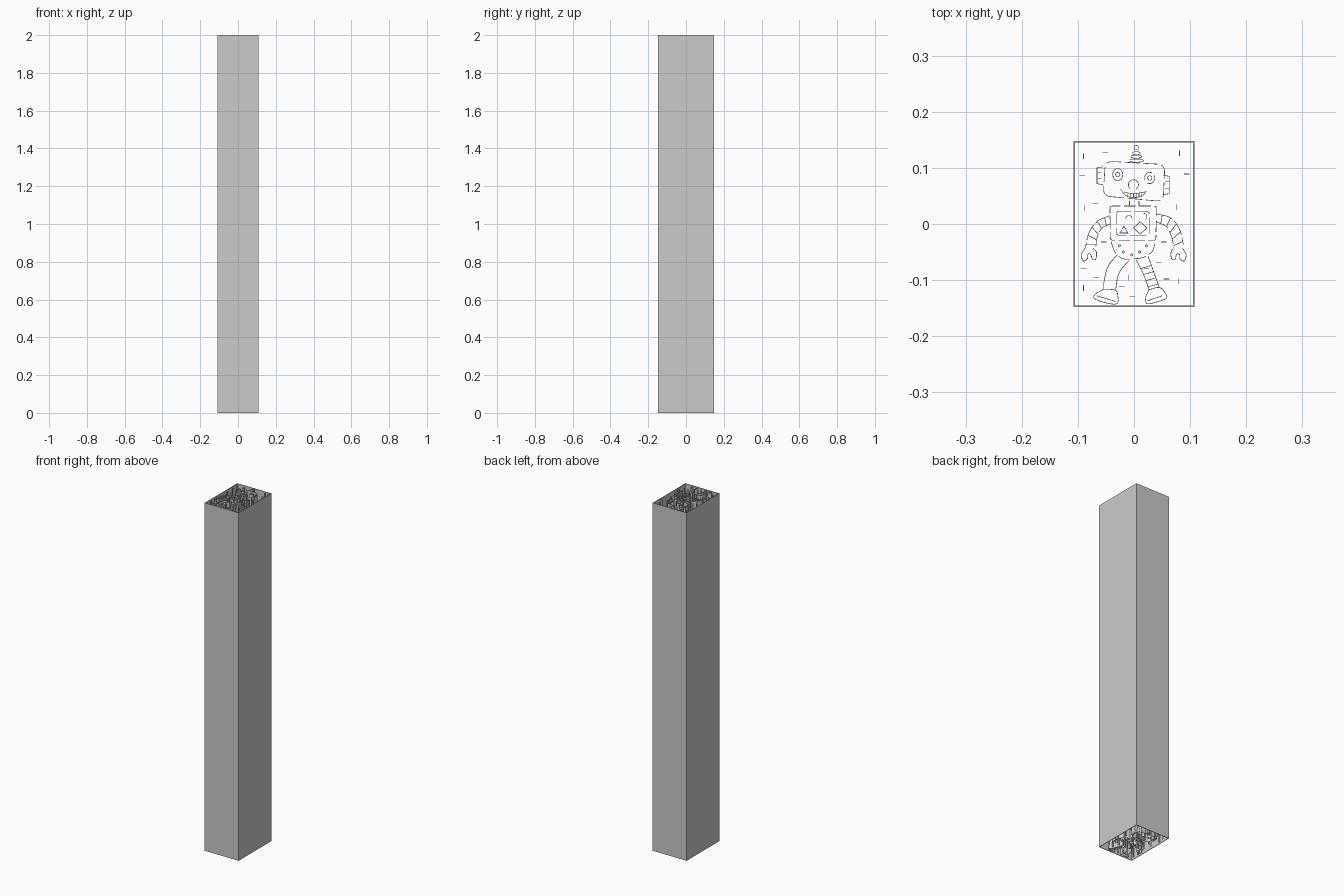
import bpy
import bmesh
from math import sin, cos, radians
from mathutils import Vector

default_cube = bpy.data.objects.get("Cube")
if default_cube:
    bpy.data.objects.remove(default_cube, do_unlink=True)

UNIT = 0.001      # plan coordinates are in thousandths
HEIGHT = 2.0

grey = bpy.data.materials.new("light grey")
grey.use_nodes = True
colour = (0.6, 0.6, 0.6, 1)
grey.diffuse_color = colour
grey.node_tree.nodes["Principled BSDF"].inputs["Base Color"].default_value = colour


# Plan stroke helpers: each returns a list of 2D points
def arc(x, y, rx, ry=None, start=0, end=360, steps=14):
    ry = ry or rx
    angles = [radians(start + (end - start) * i / steps) for i in range(steps + 1)]
    return [(x + rx * cos(a), y + ry * sin(a)) for a in angles]


def smooth(points, steps=5):
    pts = [Vector(p) for p in points]
    pts = [pts[0] * 2 - pts[1]] + pts + [pts[-1] * 2 - pts[-2]]
    result = []
    for a, b, c, d in zip(pts, pts[1:], pts[2:], pts[3:]):
        for i in range(steps):
            t = i / steps
            result.append(0.5 * (2 * b + (c - a) * t + (2 * a - 5 * b + 4 * c - d) * t * t
                                 + (3 * b - a - 3 * c + d) * t * t * t))
    return result + [pts[-2]]


def rounded_box(corners, radius):
    # Rounds each corner of a polygon with a short quadratic bend
    pts = [Vector(p) for p in corners]
    result = []
    for i, corner in enumerate(pts):
        before = corner + (pts[i - 1] - corner).normalized() * radius
        after = corner + (pts[(i + 1) % len(pts)] - corner).normalized() * radius
        for t in (0, 0.25, 0.5, 0.75, 1):
            result.append(before.lerp(corner, t).lerp(corner.lerp(after, t), t))
    return result + [result[0]]


def closed(points):
    return list(points) + [points[0]]


def mirrored(points, shift=0):
    return [(-x + shift, y) for x, y in points]


def dashes(points, dash=17, gap=4):
    # Cuts one long stroke into short ones with small gaps
    strokes, current, travelled = [], [], 0
    for a, b in zip(points, points[1:]):
        a, b = Vector(a), Vector(b)
        count = max(1, round((b - a).length))
        for i in range(count):
            if travelled % (dash + gap) < dash:
                current.append(a.lerp(b, i / count))
            elif current:
                strokes.append(current)
                current = []
            travelled += (b - a).length / count
    strokes.append(current + [Vector(points[-1])])
    # Keep only the points needed for the shape
    return [s[:-1:3] + [s[-1]] for s in strokes if len(s) > 1]


def rungs(outer, inner, fractions):
    # Cross bands between two limb edges
    a, b = smooth(outer), smooth(inner)
    pick = lambda pts, f: pts[int(f * (len(pts) - 1))]
    return [[pick(a, f), pick(b, f)] for f in fractions]


def extrude_part(name, strokes, thickness=0.0012, offset=0):
    bm = bmesh.new()
    for stroke in strokes:
        loop = Vector(stroke[0]) == Vector(stroke[-1])
        points = stroke[:-1] if loop else stroke
        low = [bm.verts.new((p[0] * UNIT, p[1] * UNIT, 0)) for p in points]
        high = [bm.verts.new((p[0] * UNIT, p[1] * UNIT, HEIGHT)) for p in points]
        for i in range(len(points) if loop else len(points) - 1):
            j = (i + 1) % len(points)
            bm.faces.new((low[i], low[j], high[j], high[i]))
    mesh = bpy.data.meshes.new(name)
    bm.to_mesh(mesh)
    bm.free()
    mesh.materials.append(grey)
    obj = bpy.data.objects.new(name, mesh)
    bpy.context.collection.objects.link(obj)
    solid = obj.modifiers.new("thickness", 'SOLIDIFY')
    solid.thickness = thickness
    solid.offset = offset
    solid.use_even_offset = True
    return obj


# Open rectangular tube
extrude_part("outer_tube", [closed([(-108, -148), (108, -148), (108, 148), (-108, 148)])],
             thickness=0.003, offset=-1)

# Antenna with coil
coil = [arc(4, y, half, 3, 200, 520) for y, half in ((126, 7), (120, 10), (113, 13))]
extrude_part("antenna", [arc(4, 136, 4)] + coil)

# Head shell and ears
extrude_part("head", dashes(rounded_box([(-55, 50), (-51, 112), (55, 106), (52, 40)], 13), 28, 5))
ears = []
for side, x, top, bottom in ((-1, -55, 102, 70), (1, 52, 87, 52)):
    far = x + side * 11
    ears.append([(x, top), (far, top - 2), (far, bottom + 2), (x, bottom)])
    for f in (0.33, 0.67):
        y = top + (bottom - top) * f
        ears.append([(x + side * 3, y), (far, y)])
extrude_part("ears", ears)

# Face
extrude_part("eyes", [arc(-29, 88, 9, 11), arc(-29, 88, 4),
                      arc(28, 82, 9, 10, 60, 200), arc(28, 82, 9, 10, 240, 390), arc(28, 82, 4)])
extrude_part("nose", [arc(-1, 70, 9, 9, -60, 230)])
lower_lip = smooth([(-24, 62), (-15, 51), (-1, 47), (14, 50), (22, 59)])
upper_lip = smooth([(-18, 57), (-1, 54), (19, 57)])
teeth = [[(x, 48), (x, 54)] for x in range(-11, 16, 5)]
extrude_part("mouth", [lower_lip, upper_lip] + teeth)

# Neck, torso and chest panel
extrude_part("neck", [[(x, 33), (x, 41)] for x in (-8, 9)])
extrude_part("torso", dashes(rounded_box([(-43, 32), (40, 32), (39, -29), (-42, -29)], 4), 22, 5))
extrude_part("chest_panel", dashes(rounded_box([(-31, 23), (27, 23), (27, -20), (-31, -20)], 5), 30, 5))
extrude_part("panel_shapes", [closed([(-25, -16), (-18, -4), (-11, -16)]),
                              closed([(-1, -7), (11, 4), (23, -7), (11, -18)]),
                              arc(-9, 9, 6, 6, 10, 170), arc(17, 13, 6, 6, -60, 90)])

# Arms with bands and claw hands
right_outer = [(-43, 15), (-65, 5), (-80, -15), (-87, -43)]
right_inner = [(-43, 0), (-58, -8), (-66, -25), (-68, -40)]
left_outer = [(40, 18), (65, 11), (81, -9), (88, -37)]
left_inner = [(40, 4), (58, -5), (67, -23), (71, -43)]
claw = smooth([(-87, -43), (-94, -55), (-90, -66), (-83, -62), (-82, -54), (-77, -54),
               (-74, -63), (-68, -62), (-67, -50), (-73, -43)], 3)
bands = (0.15, 0.35, 0.55, 0.75, 0.95)
for side, outer, inner, hand in (("right", right_outer, right_inner, claw),
                                 ("left", left_outer, left_inner, mirrored(claw, -1))):
    extrude_part(side + "_arm", dashes(smooth(outer), 30, 4) + dashes(smooth(inner), 25, 4)
                 + rungs(outer, inner, bands))
    extrude_part(side + "_hand", [hand])

# Hips with rivets
hips = smooth([(-41, -31), (-34, -50), (-20, -62), (0, -62), (18, -59), (33, -48), (38, -31)])
extrude_part("hips", dashes(hips, 24, 5))
extrude_part("rivets", [arc(x, y, 2, steps=8) for x, y in
                        ((-26, -39), (-19, -50), (-4, -55), (10, -50), (22, -39))])

# Legs
right_shin = [(-30, -55), (-46, -75), (-53, -100), (-54, -117)]
right_calf = [(-9, -65), (-27, -88), (-33, -119)]
left_shin = [(25, -57), (35, -85), (45, -113)]
left_calf = [(4, -64), (17, -90), (27, -117)]
extrude_part("right_leg", [smooth(right_shin), smooth(right_calf)])
extrude_part("left_leg", [smooth(left_shin), smooth(left_calf)]
             + rungs(left_shin, left_calf, (0.3, 0.5, 0.7, 0.9)))

# Feet with sole lines
extrude_part("right_foot", [smooth([(-54, -116), (-70, -126), (-69, -134), (-48, -141), (-30, -142),
                                    (-29, -128), (-33, -118), (-54, -116)], 3),
                            [(-66, -128), (-33, -138)]])
extrude_part("left_foot", [smooth([(27, -117), (21, -130), (23, -142), (40, -139), (58, -132),
                                   (55, -122), (45, -113), (27, -117)], 3),
                           [(24, -137), (50, -128)]])

# Loose background ticks, upright and level
upright = [(-90, 121), (81, 126), (-88, 28), (76, 30), (-90, -114), (-10, -96), (79, -102)]
level = [(-51, 127), (-92, 87), (94, 89), (-69, 36), (-90, -79), (44, -68), (-67, -96),
         (-22, -111), (-3, -129), (58, -98), (22, -80), (-54, -32), (53, -32)]
extrude_part("background_ticks", [[(x, y - 5), (x, y + 5)] for x, y in upright]
             + [[(x - 5, y), (x + 5, y)] for x, y in level])
